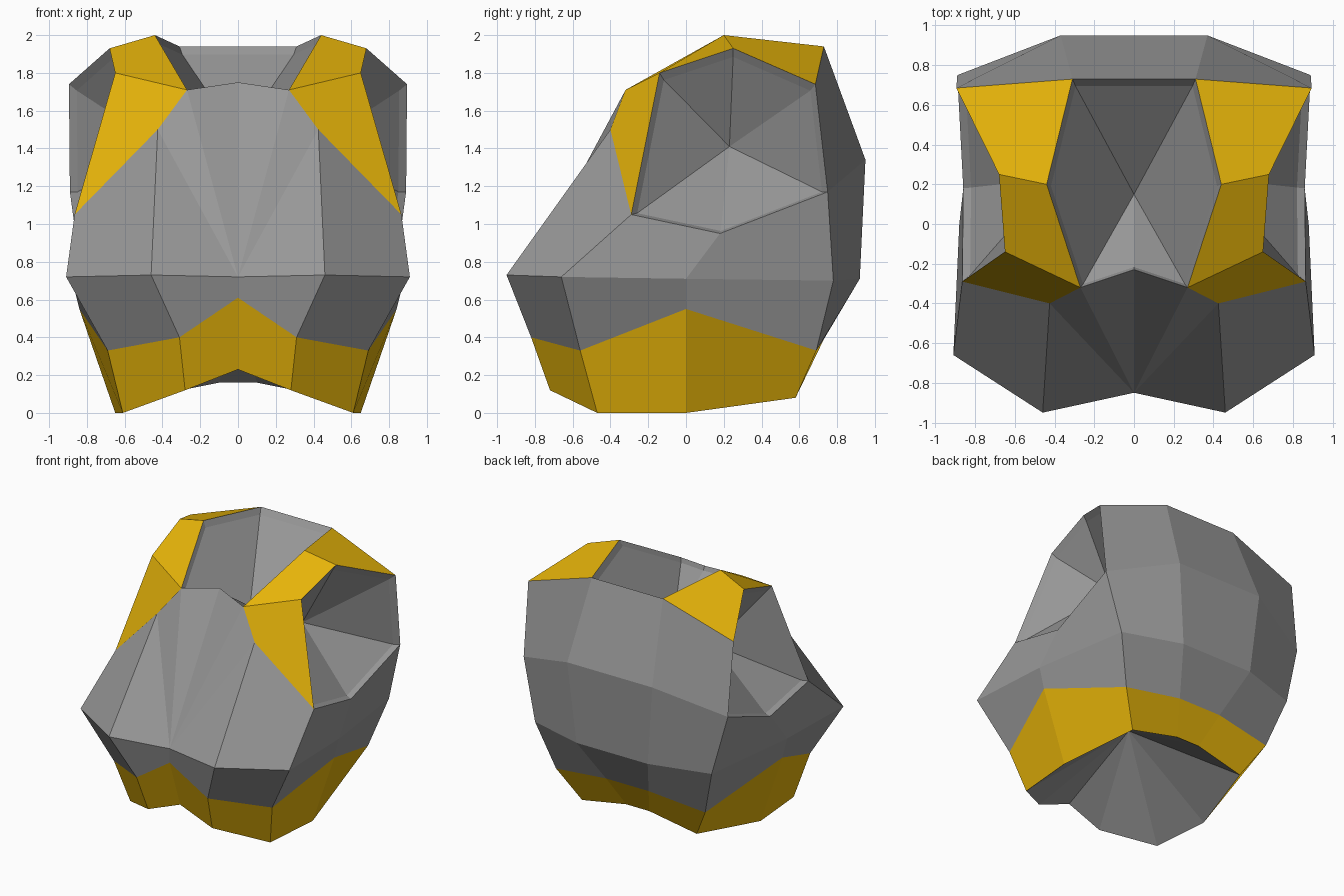
import bpy, bmesh
from mathutils import Vector as V

if "Cube" in bpy.data.objects:
    bpy.data.objects.remove(bpy.data.objects["Cube"])


def material(name, rgb):
    m = bpy.data.materials.new(name)
    m.diffuse_color = (*rgb, 1)
    m.use_nodes = True
    m.node_tree.nodes["Principled BSDF"].inputs["Base Color"].default_value = m.diffuse_color
    return m


gold = material("gold", (0.80, 0.46, 0.003))
dark = material("dark_grey", (0.31, 0.31, 0.31))


def part(name, faces, ref, away=True, mat=dark):
    """Right-half panels, facing away from (or toward) ref, mirrored across x."""
    bm = bmesh.new()
    for pts in faces:
        f = bm.faces.new([bm.verts.new(p) for p in pts])
        f.normal_update()
        d = f.normal.dot(f.calc_center_median() - V(ref))
        if (d < 0) == away:
            f.normal_flip()
    bmesh.ops.remove_doubles(bm, verts=bm.verts, dist=0.001)
    me = bpy.data.meshes.new(name)
    bm.to_mesh(me)
    bm.free()
    ob = bpy.data.objects.new(name, me)
    bpy.context.collection.objects.link(ob)
    me.materials.append(mat)
    mod = ob.modifiers.new("mirror", 'MIRROR')
    mod.use_clip = True
    return ob


def band(a, b):
    return [(a[i], a[i + 1], b[i + 1], b[i]) for i in range(len(a) - 1)]


def recess(name, ring, apex, shrink=0, sink=None):
    """Optional steep rim, then a faceted pit running to one point."""
    apex = V(apex)
    ring = [V(p) for p in ring]
    mid = sum(ring, V()) / len(ring)
    if apex.x == 0:
        mid.x = 0
    inner, faces = ring, []
    if sink:
        inner = [p.lerp(mid, shrink) + V(sink) for p in ring]
        faces = band(ring, inner)
    faces += [(inner[i], inner[i + 1], apex) for i in range(len(inner) - 1)]
    part(name, faces, mid * 2 - apex, away=False)


CENTRE = (0, 0.1, 1.0)

# Half rings from front centre round to back centre
hem = [(0, -.72, .23), (.28, -.72, .12), (.61, -.47, 0), (.65, 0, 0),
       (.5, .58, .08), (.1, .6, .16), (0, .6, .16)]
belt = [(0, -.85, .61), (.31, -.82, .40), (.69, -.56, .33), (.84, 0, .55),
        (.65, .69, .33), (.185, .73, .39), (0, .73, .39)]
waist = [(0, -.85, .72), (.46, -.95, .73), (.91, -.66, .72), (.88, 0, .71),
         (.77, .78, .70), (.31, .92, .71), (0, .92, .71)]

# Shoulder, neck and armhole corners
neck_front, neck_side = (0, -.23, 1.75), (.27, -.32, 1.71)
strap_low, strap_tip = (.425, -.40, 1.5), (.865, -.29, 1.05)
strap_front = (.65, -.14, 1.80)
peak_in, peak_out = (.44, .2, 2.0), (.68, .25, 1.93)
back_in, back_out = (.31, .73, 1.94), (.895, .685, 1.74)
back_top_mid = (0, .73, 1.94)
arm_low, arm_back = (.86, .18, .95), (.89, .75, 1.17)
blade = [arm_back, (.37, .95, 1.34), (0, .95, 1.34)]

# Lower body
part("gold_hem", band(hem, belt), CENTRE, mat=gold)
part("waist_band", band(belt, waist), CENTRE)
recess("waist_recess", hem, (0, -.06, .54))

# Chest, flanks and back
part("chest", [
    (neck_front, neck_side, waist[0]),
    (neck_side, strap_low, waist[0]),
    (strap_low, waist[1], waist[0]),
    (strap_low, strap_tip, waist[2], waist[1]),
], CENTRE)
part("flank", [
    (strap_tip, arm_low, waist[3], waist[2]),
    (arm_low, arm_back, waist[4], waist[3]),
], CENTRE)
part("back", band(blade, waist[4:]) + band([back_out, back_in, back_top_mid], blade), CENTRE)

# Gold shoulder straps
part("shoulder_strap", [
    (back_out, back_in, peak_in, peak_out),
    (peak_in, peak_out, strap_front, neck_side),
    (neck_side, strap_front, strap_tip, strap_low),
], CENTRE, mat=gold)

# Neck and arm sockets
recess("neck_socket", [neck_front, neck_side, peak_in, back_in, back_top_mid],
       (0, .15, 1.46), 0.05, (0, -.01, -.04))
recess("arm_socket", [peak_out, back_out, arm_back, arm_low, strap_tip, strap_front, peak_out],
       (.40, .23, 1.41), 0.06, (-.035, 0, -.02))
